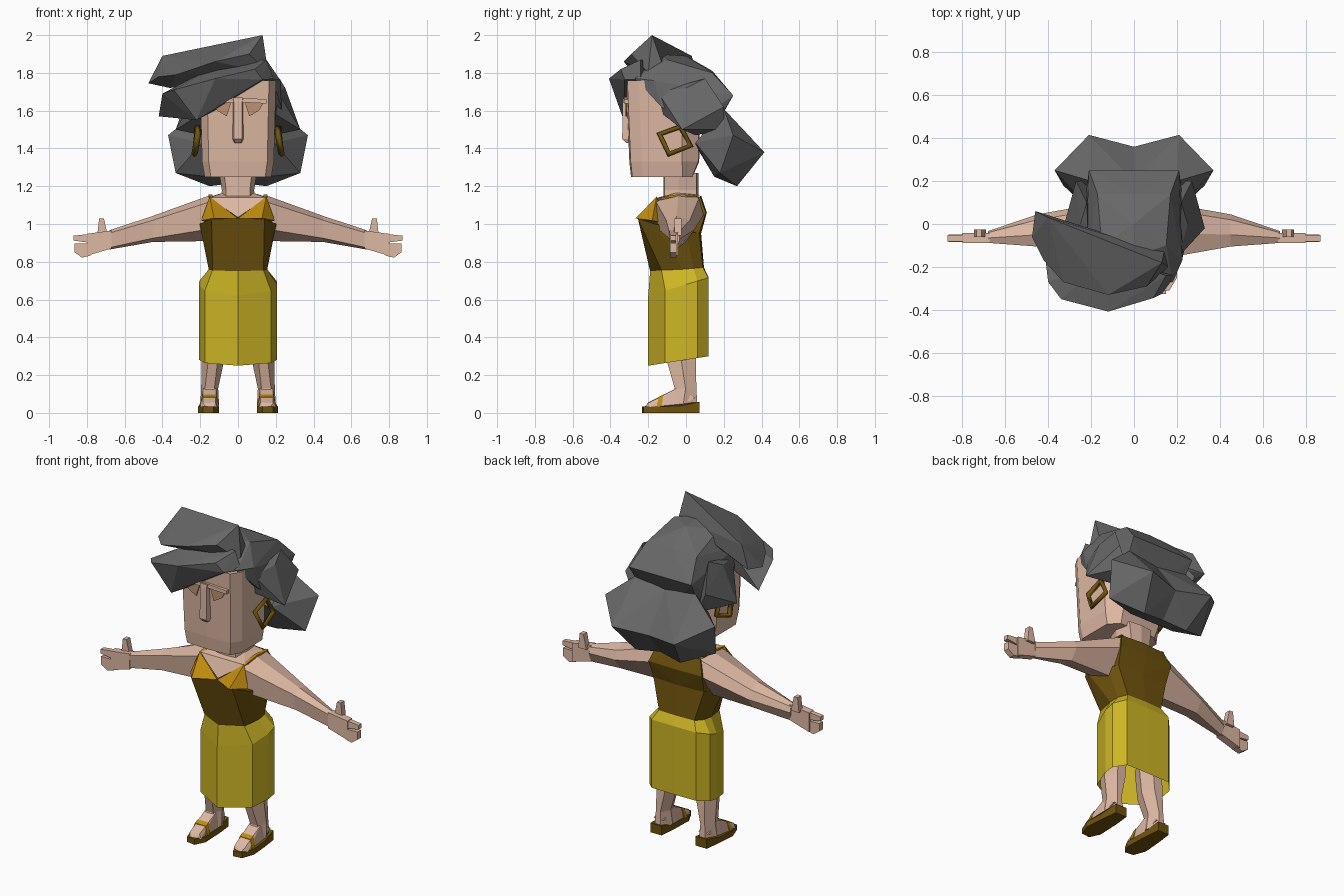
import bpy, bmesh


def srgb(name, r, g, b):
    m = bpy.data.materials.new(name)
    lin = [((c / 255 + 0.055) / 1.055) ** 2.4 for c in (r, g, b)]
    m.diffuse_color = (*lin, 1)
    return m


SKIN = srgb("skin", 222, 184, 163)
SHADE = srgb("eye shade", 188, 145, 114)
HAIR = srgb("grey hair", 104, 104, 104)
BROWN = srgb("dark bronze", 112, 84, 14)
GOLD = srgb("gold", 192, 140, 12)
SKIRT = srgb("yellow cloth", 206, 182, 37)


def finish(bm, name, mat):
    bmesh.ops.remove_doubles(bm, verts=bm.verts, dist=1e-4)
    bmesh.ops.recalc_face_normals(bm, faces=bm.faces)
    me = bpy.data.meshes.new(name)
    bm.to_mesh(me)
    bm.free()
    me.materials.append(mat)
    ob = bpy.data.objects.new(name, me)
    bpy.context.collection.objects.link(ob)
    return ob


def hull(name, pts, mat, mirror=True):
    """Faceted convex lump; mirrored halves meeting at x=0 are joined."""
    bm = bmesh.new()
    for s in ((1, -1) if mirror else (1,)):
        vs = [bm.verts.new((x * s, y, z)) for x, y, z in pts]
        res = bmesh.ops.convex_hull(bm, input=vs)
        bmesh.ops.delete(bm, geom=list({v for v in res["geom_interior"] + res["geom_unused"]
                                        if isinstance(v, bmesh.types.BMVert)}), context='VERTS')
    if mirror:
        inner = [f for f in bm.faces if all(abs(v.co.x) < 1e-4 for v in f.verts)]
        bmesh.ops.delete(bm, geom=inner, context='FACES')
    return finish(bm, name, mat)


def loft(name, rings, mat, mirror=False, caps=True):
    bm = bmesh.new()
    for s in ((1, -1) if mirror else (1,)):
        vr = [[bm.verts.new((x * s, y, z)) for x, y, z in r] for r in rings]
        n = len(vr[0])
        for a, b in zip(vr, vr[1:]):
            for i in range(n):
                bm.faces.new((a[i], a[(i + 1) % n], b[(i + 1) % n], b[i]))
        if caps:
            bm.faces.new(vr[0])
            bm.faces.new(vr[-1])
    return finish(bm, name, mat)


def full(half):
    """Close a half ring (front centre to back centre) by symmetry."""
    return half + [(-x, y, z) for x, y, z in reversed(half) if x > 1e-4]


# Skirt: open tube with a slanted hem
plan = [(0, -.20), (.175, -.11), (.207, 0), (.205, .06), (.15, .118), (0, .12)]
hem = [(x, y, .25 + (y + .2) * .156) for x, y in plan]
hip = [(x, y, .62 + (y + .2) * .30) for x, y in plan]
waist = [(0, -.19, .75), (.135, -.13, .755), (.155, -.02, .76), (.15, .04, .765), (.12, .09, .77), (0, .095, .77)]
loft("skirt", [full(hem), full(hip), full(waist)], SKIRT, caps=False)

# Bodice, upper back, bust cups, straps
bust = [(0, -.20, 1.03), (.14, -.255, 1.03), (.203, -.165, 1.0), (.19, .0, .96), (.17, .07, .95), (0, .08, .95)]
loft("bodice", [full(waist), full(bust)], BROWN)
hull("upper_back", [(0, .08, .95), (.17, .07, .95), (.18, .105, 1.06), (0, .11, 1.06), (.15, .075, 1.145),
                    (0, .08, 1.15), (.15, .0, 1.1), (.17, 0, .95), (0, 0, 1.0)], BROWN)
hull("bust_cup", [(0, -.20, 1.03), (.15, -.155, 1.145), (.195, -.18, 1.018), (.127, -.268, 1.03),
                  (.12, -.1, 1.0)], GOLD)
hull("shoulder_strap", [(x, y, z) for x in (.135, .155) for y, z in ((-.155, 1.14), (-.04, 1.157), (.075, 1.15))]
     + [(.145, -.04, 1.13)], GOLD)

# Chest, neck, head
hull("chest", [(0, -.195, 1.035), (.15, -.15, 1.14), (0, -.15, 1.14), (.13, .06, 1.15), (0, .065, 1.16),
               (.08, -.05, 1.165), (0, -.05, 1.165), (.15, 0, 1.1), (0, 0, 1.0)], SKIN)
neck = [(0, -.12), (.07, -.115), (.095, -.04), (.075, .055), (0, .065)]
loft("neck", [full([(x * k, y, z) for x, y in neck]) for z, k in ((1.12, .95), (1.18, .9), (1.27, 1.05))], SKIN)
face = [(0, -.30), (.155, -.293), (.19, -.235), (.19, -.02), (.13, .065), (0, .07)]
loft("head", [full([(x * .93, y * .97 if y < 0 else y * .5, 1.25) for x, y in face]),
              full([(x, y, 1.33) for x, y in face]),
              full([(x * 1.06, y * 1.06, 1.76) for x, y in face])], SKIN)
loft("nose", [[(-w, -.29, z), (w, -.29, z), (w * .7, f, z), (-w * .7, f, z)]
              for z, w, f in ((1.43, .022, -.318), (1.45, .032, -.338), (1.64, .03, -.335), (1.665, .036, -.333))], SKIN)
hull("brow", [(x, y, z) for x, z in ((0, 1.645), (0, 1.67), (.15, 1.638), (.15, 1.66)) for y in (-.29, -.327)], SKIN)
hull("eye_shade", [(x, y, z) for x, z in ((.035, 1.645), (.135, 1.64), (.11, 1.60), (.06, 1.57))
                   for y in (-.312, -.319)], SHADE)

# Arms and hands
arm = [(.14, [(-.16, 1.12), (-.04, 1.155), (.07, 1.14), (.10, 1.06), (.0, .91), (-.15, .975)]),
       (.45, [(-.105, 1.02), (-.05, 1.043), (.02, 1.02), (.045, .97), (.0, .905), (-.09, .925)]),
       (.68, [(-.088, .952), (-.065, .967), (-.04, .955), (-.033, .92), (-.05, .865), (-.082, .875)])]
loft("arm", [[(x, y, z) for y, z in r] for x, r in arm], SKIN, True)
hull("palm", [(x, y, z) for x, lo, hi in ((.67, .87, .965), (.80, .832, .948)) for z in (lo, hi)
              for y in (-.088, -.042)], SKIN)
hull("index_finger", [(x, y, z) for x, lo, hi in ((.78, .90, .948), (.87, .912, .938)) for z in (lo, hi)
                      for y in (-.082, -.052)], SKIN)
hull("fingers", [(x, y, z) for x, lo, hi in ((.78, .833, .895), (.825, .822, .897), (.865, .85, .897))
                 for z in (lo, hi) for y in (-.085, -.05)], SKIN)
hull("thumb", [(x, y, z) for x0, x1, z in ((.69, .745, .94), (.70, .738, .985), (.71, .735, 1.03))
               for x in (x0, x1) for y in (-.06, -.025)], SKIN)

# Legs, feet, sandals
leg = [(.45, .06, .185, -.11, .052), (.27, .075, .192, -.10, .052), (.13, .105, .195, -.06, .055),
       (.04, .10, .20, -.09, .06)]
loft("leg", [[(a, (f + b) / 2, z), ((a + c) / 2 - .025, f, z), ((a + c) / 2 + .025, f, z), (c, (f + b) / 2, z),
              (c - .03, b, z), (a + .03, b, z)] for z, a, c, f, b in leg], SKIN, True)
hull("foot", [(.115, -.05, .13), (.185, -.05, .13), (.105, -.05, .03), (.2, -.05, .03), (.12, .05, .08),
              (.185, .05, .08), (.12, -.2, .055), (.185, -.2, .052), (.11, -.2, .03), (.2, -.19, .03),
              (.13, -.215, .03), (.17, -.22, .03)], SKIN)
sole = [(.115, .072), (.19, .072), (.203, -.03), (.212, -.15), (.185, -.225), (.13, -.232), (.10, -.17), (.105, -.03)]
loft("sandal_sole", [[(x, y, 0) for x, y in sole],
                     [(x, y, .033 + max(0, y + .05) * .2) for x, y in sole]], BROWN, True)
hull("sandal_strap", [(x, y + d, z) for d, e in ((0, 0), (-.025, -.012))
                      for x, y, z in ((.1, -.13, .035), (.114, -.12, .097 + e), (.188, -.12, .097 + e),
                                      (.206, -.13, .035))], GOLD)

# Earrings: open square hoops
for side, tag in ((1, "left"), (-1, "right")):
    cu = bpy.data.curves.new("earring_" + tag, 'CURVE')
    cu.dimensions = '3D'
    cu.bevel_depth, cu.bevel_resolution = .017, 0
    sp = cu.splines.new('POLY')
    hoop = [(.212, -.14, 1.475), (.212, -.03, 1.515), (.222, .025, 1.415), (.23, -.09, 1.37)]
    sp.points.add(len(hoop) - 1)
    for p, (x, y, z) in zip(sp.points, hoop):
        p.co = (x * side, y, z, 1)
    sp.use_cyclic_u = True
    cu.materials.append(BROWN)
    bpy.context.collection.objects.link(bpy.data.objects.new("earring_" + tag, cu))

# Hair: cap, side lobes, nape bun, swept fringe in two rolls
hull("hair_cap", [(0, -.28, 1.80), (0, -.15, 1.90), (0, 0, 1.89), (0, .14, 1.81), (0, .25, 1.68),
                  (.18, -.27, 1.77), (.225, -.17, 1.76), (.15, -.1, 1.87), (.17, .14, 1.80), (.21, .25, 1.68),
                  (.19, .12, 1.47), (0, .12, 1.45), (.23, -.13, 1.62), (.24, .02, 1.52)], HAIR)
hull("hair_side", [(.21, -.15, 1.70), (.33, -.02, 1.50), (.2, -.12, 1.58), (.27, .2, 1.62), (.25, 0, 1.72),
                   (.22, .2, 1.50), (.22, .1, 1.77), (.19, .05, 1.47)], HAIR)
hull("hair_bun", [(0, .36, 1.36), (.21, .415, 1.38), (.37, .25, 1.47), (.33, .18, 1.27), (.15, .27, 1.20),
                  (0, .25, 1.22), (0, .2, 1.58), (.2, .2, 1.61), (.1, .05, 1.42), (0, .06, 1.4),
                  (.19, .05, 1.43), (.15, .15, 1.25), (0, .15, 1.25)], HAIR)
hull("fringe_lower", [(-.40, -.27, 1.69), (-.42, -.10, 1.57), (-.22, -.33, 1.55), (-.34, -.35, 1.71),
                      (-.12, -.408, 1.77), (.09, -.345, 1.82), (0, -.335, 1.70), (.19, -.24, 1.765),
                      (.15, -.24, 1.87), (-.1, -.15, 1.85), (.13, -.325, 1.765), (-.22, -.15, 1.62)], HAIR, False)
hull("fringe_upper", [(.13, -.18, 2.0), (.16, -.2, 1.80), (-.40, .03, 1.89), (-.475, -.06, 1.745),
                      (-.46, .06, 1.77), (-.42, -.17, 1.78), (-.36, -.12, 1.72), (.06, -.29, 1.90),
                      (-.33, -.27, 1.79), (-.12, -.33, 1.86), (-.1, -.11, 1.84), (.14, -.13, 1.86)], HAIR, False)
